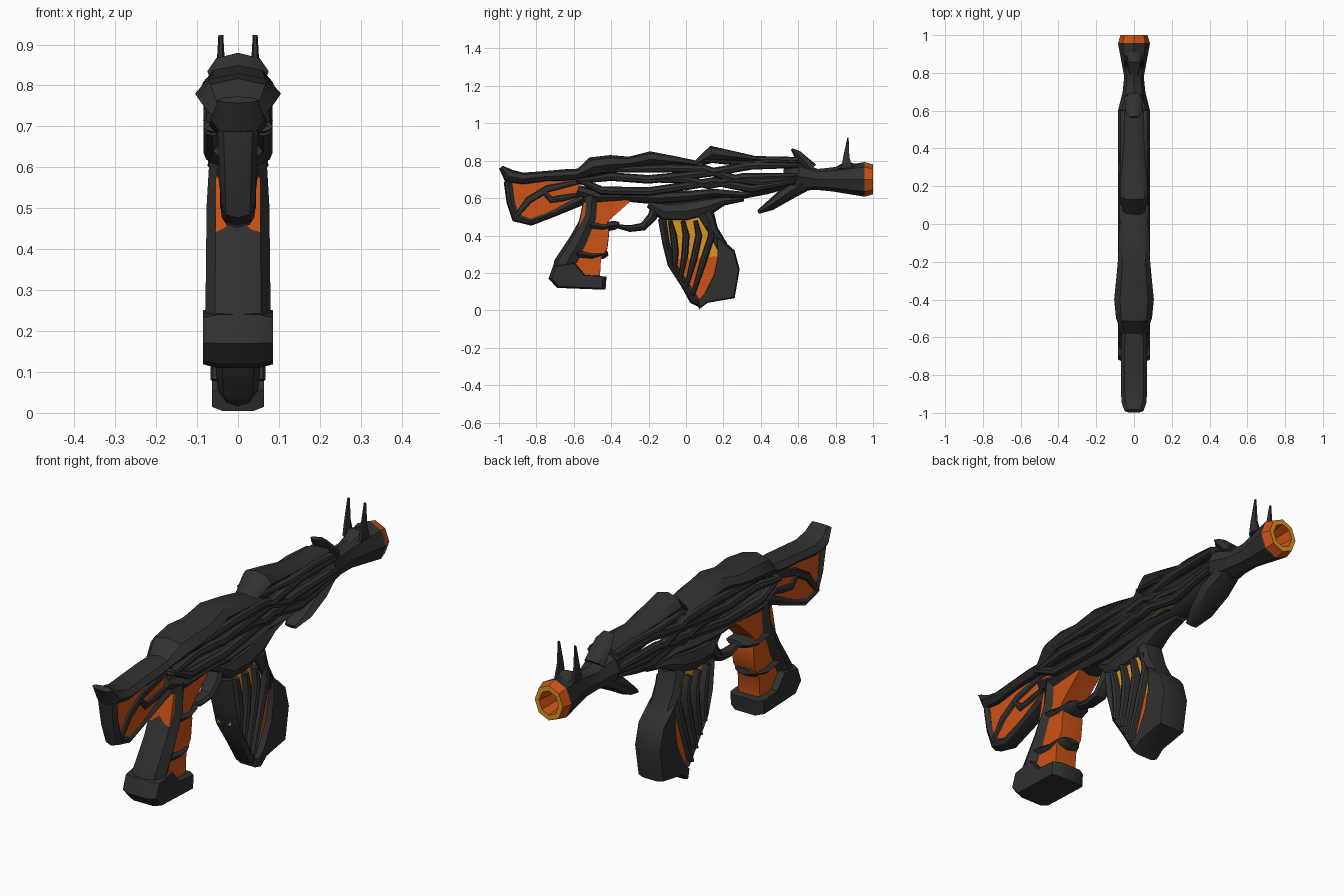
import bpy, bmesh, math
from mathutils import Vector

if "Cube" in bpy.data.objects:
    bpy.data.objects.remove(bpy.data.objects["Cube"], do_unlink=True)


def material(name, color):
    mat = bpy.data.materials.new(name)
    mat.use_nodes = True
    mat.diffuse_color = (*color, 1)
    mat.node_tree.nodes["Principled BSDF"].inputs["Base Color"].default_value = (*color, 1)
    return mat


CHARCOAL = material("charcoal bark", (.03, .03, .03))
OLIVE = material("dark olive inner bark", (.05, .04, .022))
ORANGE = material("ember orange", (.6, .085, .008))
YELLOW = material("amber yellow", (.7, .3, .015))
parts = []


def finish(name, bm, mats, rule=None):
    """Turn a bmesh into a named object, colouring faces by an optional rule."""
    bmesh.ops.recalc_face_normals(bm, faces=bm.faces)
    if rule:
        for face in bm.faces:
            face.material_index = rule(face.calc_center_median())
    mesh = bpy.data.meshes.new(name)
    bm.to_mesh(mesh)
    bm.free()
    for mat in mats:
        mesh.materials.append(mat)
    obj = bpy.data.objects.new(name, mesh)
    bpy.context.collection.objects.link(obj)
    parts.append(obj)


def loft(name, path, mats=(CHARCOAL,), x=0, sides=8, straight=False, caps=(True, True), rule=None):
    """Skin rings along a path of (y, z, half width, half height)."""
    bm = bmesh.new()
    rings = []
    for i, (y, z, w, h) in enumerate(path):
        before, after = path[max(i - 1, 0)], path[min(i + 1, len(path) - 1)]
        t = Vector((0, 1, 0))
        if not straight:
            t = Vector((0, after[0] - before[0], after[1] - before[1])).normalized()
        up = Vector((0, -t.z, t.y))
        ring = []
        for k in range(sides):
            a = math.tau * k / sides
            ring.append(bm.verts.new(Vector((x + w * math.cos(a), y, z)) + up * h * math.sin(a)))
        rings.append(ring)
    for a, b in zip(rings, rings[1:]):
        for k in range(sides):
            j = (k + 1) % sides
            bm.faces.new((a[k], a[j], b[j], b[k]))
    for ring, capped in zip((rings[0], rings[-1]), caps):
        if capped:
            bm.faces.new(ring)
    finish(name, bm, mats, rule)


def slab(name, outline, half, mat, inset=.88):
    """Side outline of (y, z) given thickness, with chamfered rims."""
    bm = bmesh.new()
    n = len(outline)
    cy, cz = (sum(p[i] for p in outline) / n for i in (0, 1))
    rings = []
    for x, s in ((-half, inset), (-half * .6, 1), (half * .6, 1), (half, inset)):
        rings.append([bm.verts.new((x, cy + (y - cy) * s, cz + (z - cz) * s)) for y, z in outline])
    for a, b in zip(rings, rings[1:]):
        for k in range(n):
            j = (k + 1) % n
            bm.faces.new((a[k], a[j], b[j], b[k]))
    bm.faces.new(rings[0])
    bm.faces.new(rings[-1])
    finish(name, bm, (mat,))


def vine_pair(name, path, x, w, h):
    """Mirrored strands: dark outside, olive on the half facing inward."""
    last = len(path) - 1
    rings = [(y, z, w, h * (.6 if i in (0, last) else 1)) for i, (y, z) in enumerate(path)]
    for side, sign in (("left", 1), ("right", -1)):
        loft(f"{side}_{name}", rings, (CHARCOAL, OLIVE), x * sign,
             rule=lambda c, s=sign: int(c.x * s < x - w * .1))


# Stock: upper and lower bars around a glowing panel
loft("stock_top_bar", [(-.99, .765, .05, .012), (-.945, .715, .066, .04), (-.87, .702, .07, .034),
                       (-.75, .715, .07, .03), (-.65, .72, .07, .034), (-.52, .73, .06, .03)])
loft("stock_lower_bar", [(-.95, .69, .05, .025), (-.935, .58, .045, .025), (-.905, .5, .042, .032),
                         (-.83, .478, .04, .026), (-.7, .525, .042, .022), (-.55, .595, .05, .03)])
slab("stock_glow_panel", [(-.95, .7), (-.92, .5), (-.83, .48), (-.56, .59), (-.56, .72)], .032, ORANGE, 1)
vine_pair("stock_branch", [(-.91, .5), (-.84, .59), (-.74, .65), (-.56, .69)], .03, .014, .02)
vine_pair("stock_twig", [(-.77, .64), (-.72, .59), (-.66, .6), (-.56, .62)], .03, .014, .018)

# Receiver: ridged upper shells and the lower rail
loft("rear_top_shell", [(-.59, .72, .06, .02), (-.5, .765, .095, .055), (-.4, .78, .105, .05),
                        (-.3, .785, .095, .037), (-.19, .808, .085, .042), (-.05, .795, .08, .027),
                        (.09, .775, .065, .018)])
loft("front_top_shell", [(.04, .775, .05, .012), (.14, .835, .075, .046), (.25, .822, .07, .03),
                         (.37, .808, .058, .017), (.6, .8, .05, .02)])
loft("lower_rail", [(-.58, .64, .06, .03), (-.47, .605, .075, .04), (-.3, .605, .07, .026),
                    (-.15, .6, .07, .035), (.02, .61, .068, .03), (.15, .625, .062, .025),
                    (.3, .615, .055, .02), (.43, .64, .055, .02), (.58, .69, .06, .03)])
strands = {
    "upper_vine": [(-.58, .69), (-.4, .715), (-.2, .7), (0, .72), (.15, .74), (.35, .775), (.6, .775)],
    "lower_vine": [(-.58, .7), (-.45, .64), (-.2, .635), (0, .665), (.15, .69), (.35, .65), (.58, .69)],
    "middle_vine": [(-.25, .7), (0, .7), (.12, .67), (.3, .71), (.6, .72)],
    "crossing_vine": [(-.45, .75), (-.1, .76), (.1, .755), (.25, .705), (.4, .685), (.6, .71)],
}
for name, path in strands.items():
    vine_pair(name, path, .062, .022, .023)
vine_pair("shell_edge_vine", [(.1, .8), (.3, .785), (.45, .795), (.6, .79)], .058, .018, .014)

# Barrel: flared muzzle, swept fins and glowing rim
loft("barrel", [(.52, .715, .055, .04), (.6, .715, .085, .078), (.7, .7, .06, .056),
                (.78, .7, .052, .064), (.958, .7, .085, .093)], caps=(True, False))
loft("upper_barrel_fin", [(.565, .862, .025, .006), (.595, .835, .045, .022), (.67, .755, .05, .035)])
loft("lower_barrel_fin", [(.385, .525, .03, .01), (.45, .56, .06, .028), (.54, .625, .076, .04),
                          (.65, .69, .06, .045)])


def rim_rule(c):
    radius = math.hypot(c.x, c.z - .7)
    return int(c.y > .99 and radius > .05 or c.y < .87)


loft("muzzle_rim", [(.955, .7, .085, .093), (1, .7, .072, .08), (1, .7, .05, .056), (.86, .7, .035, .04)],
     (ORANGE, YELLOW), straight=True, caps=(False, True), rule=rim_rule)

# Forked front sight
loft("sight_base", [(.78, .745, .025, .01), (.86, .775, .046, .022), (.92, .77, .025, .01)])
for side, x in (("left", .042), ("right", -.042)):
    loft(f"{side}_sight_prong", [(.86, .76, .013, .035), (.857, .82, .012, .019), (.866, .923, .006, .004)],
         x=x, sides=6)

# Grip: ember core, backstrap, foot and finger ridges
slab("grip_glow_core", [(-.55, .58), (-.6, .35), (-.63, .18), (-.46, .18), (-.455, .27), (-.42, .33),
                        (-.41, .42), (-.42, .47), (-.38, .51), (-.29, .59), (-.4, .62)], .055, ORANGE, .97)
loft("grip_backstrap", [(-.5, .62, .07, .055), (-.51, .5, .077, .045), (-.57, .37, .078, .055),
                        (-.645, .24, .08, .065), (-.67, .16, .083, .055)])
slab("grip_foot", [(-.71, .24), (-.735, .17), (-.69, .12), (-.43, .11), (-.425, .18), (-.54, .19),
                   (-.6, .26)], .085, CHARCOAL)
for name, z in (("lower_finger_ridge", .295), ("upper_finger_ridge", .45)):
    back = -.71 + z * .4
    loft(name, [(back, z + .01, .072, .035), (back + .09, z - .005, .07, .026),
                (back + .15, z + .005, .06, .024), (back + .175, z + .01, .04, .012)])

# Trigger guard
loft("trigger_guard", [(-.37, .45, .02, .01), (-.3, .437, .03, .018), (-.23, .447, .035, .022),
                       (-.18, .5, .04, .026), (-.15, .58, .04, .03)])

# Magazine: mount, glowing cells, spine, ribs and front block
loft("magazine_mount", [(-.2, .57, .04, .02), (-.11, .525, .062, .055), (0, .53, .068, .06),
                        (.1, .55, .062, .055), (.2, .585, .05, .025), (.31, .595, .03, .012)])
slab("magazine_upper_glow", [(-.12, .5), (-.1, .26), (.18, .28), (.18, .37), (.13, .5)], .034, YELLOW, 1)
slab("magazine_lower_glow", [(-.1, .27), (.01, .08), (.07, .04), (.18, .08), (.19, .29)], .036, ORANGE, 1)
loft("magazine_spine", [(-.125, .49, .06, .025), (-.105, .36, .064, .022), (-.075, .25, .062, .025),
                        (-.005, .14, .056, .024), (.045, .06, .05, .03), (.085, .03, .035, .02)])
loft("magazine_shoulder", [(.1, .52, .062, .05), (.14, .43, .064, .032), (.19, .34, .062, .035)])
for i in range(4):
    top, foot = -.085 + i * .068, -.06 + i * .032
    vine_pair(f"magazine_rib_{i + 1}", [(top, .48), (top + .018, .4), ((top + foot) / 2 + .016, .31 - i * .015),
                                        (foot, .23 - i * .05)], .046, .021, .018)
slab("magazine_front_block", [(.17, .4), (.26, .32), (.287, .22), (.26, .065), (.115, .04), (.07, .005),
                              (.06, .05), (.1, .09), (.15, .19), (.17, .29)], .064, CHARCOAL, .94)

# Soft shading with crisp facets
bpy.ops.object.select_all(action="DESELECT")
for obj in parts:
    obj.select_set(True)
bpy.context.view_layer.objects.active = parts[0]
bpy.ops.object.shade_smooth_by_angle(angle=math.radians(35))
